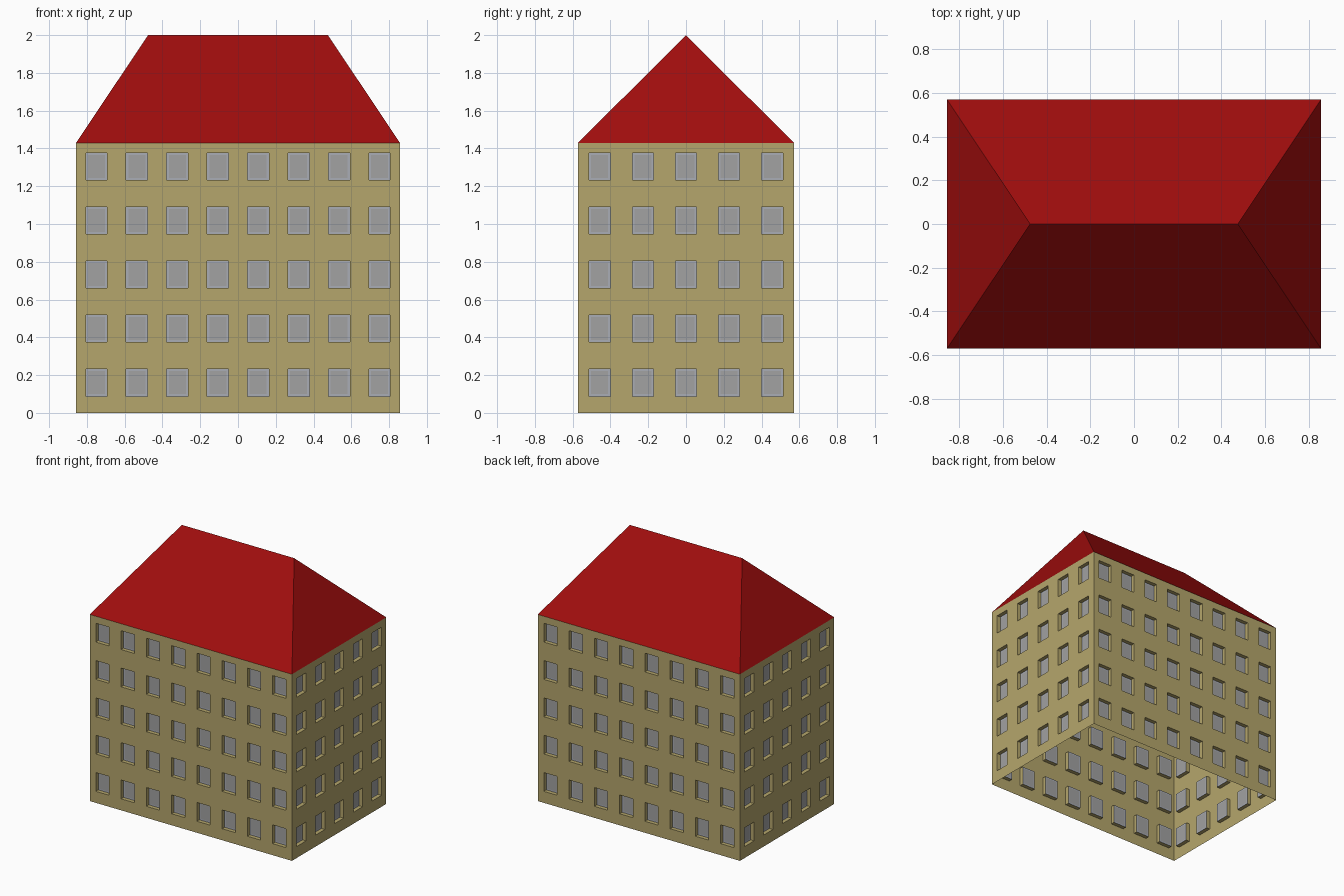
import bpy, bmesh
from math import pi
from mathutils import Matrix, Vector

if "Cube" in bpy.data.objects:
    bpy.data.objects.remove(bpy.data.objects["Cube"])

HX, HY, H, TOP, RIDGE = 0.857, 0.571, 1.43, 2.0, 0.476
WW, WH, DEPTH, FRAME = 0.112, 0.144, 0.03, 0.011
FLOORS = 5


def material(name, rgb):
    m = bpy.data.materials.new(name)
    m.diffuse_color = (*rgb, 1)
    m.use_nodes = True
    m.node_tree.nodes["Principled BSDF"].inputs["Base Color"].default_value = m.diffuse_color
    return m


tan = material("tan_plaster", (0.46, 0.38, 0.15))
red = material("red_roof", (0.35, 0.004, 0.004))
frame_grey = material("frame_grey", (0.40, 0.42, 0.47))
pane_grey = material("pane_grey", (0.36, 0.36, 0.36))


def finish(name, bm, mat):
    me = bpy.data.meshes.new(name)
    bm.to_mesh(me)
    bm.free()
    me.materials.append(mat)
    ob = bpy.data.objects.new(name, me)
    bpy.context.collection.objects.link(ob)
    return ob


def quad(bm, *pts):
    return bm.faces.new([bm.verts.new(p) for p in pts])


def cuts(start, length, n, size):
    pitch = length / n
    out = [start]
    for i in range(n):
        c = start + (i + 0.5) * pitch
        out += [c - size / 2, c + size / 2]
    return out + [start + length]


def facade(name, half, offset, n, angle):
    rot = Matrix.Rotation(angle, 4, 'Z')
    wall, frames, panes = bmesh.new(), bmesh.new(), bmesh.new()
    xs = cuts(-half, 2 * half, n, WW)
    zs = cuts(0, H, FLOORS, WH)
    zs[1:-1] = [z + 0.017 for z in zs[1:-1]]
    y, yi = -offset, -offset + DEPTH
    for i in range(len(xs) - 1):
        for j in range(len(zs) - 1):
            a, b, c, d = xs[i], xs[i + 1], zs[j], zs[j + 1]
            ring = [(a, c), (b, c), (b, d), (a, d)]
            if not (i % 2 and j % 2):
                quad(wall, *[(x, y, z) for x, z in ring])
                continue
            f = FRAME
            inner = [(a + f, c + f), (b - f, c + f), (b - f, d - f), (a + f, d - f)]
            for k in range(4):
                p, q = ring[k], ring[(k + 1) % 4]
                r, s = inner[(k + 1) % 4], inner[k]
                # reveal, then frame border
                quad(wall, (p[0], y, p[1]), (q[0], y, q[1]), (q[0], yi, q[1]), (p[0], yi, p[1]))
                quad(frames, *[(v[0], yi, v[1]) for v in (p, q, r, s)])
            quad(panes, *[(x, yi, z) for x, z in inner])
    for bm, part, mat in ((wall, "wall", tan), (frames, "window_frames", frame_grey),
                          (panes, "window_panes", pane_grey)):
        bmesh.ops.remove_doubles(bm, verts=bm.verts, dist=1e-5)
        bm.transform(rot)
        finish(f"{name}_{part}", bm, mat)


# Four open-bottomed walls with recessed windows
facade("front", HX, HY, 8, 0)
facade("right", HY, HX, 5, pi / 2)
facade("back", HX, HY, 8, pi)
facade("left", HY, HX, 5, -pi / 2)

# Hipped roof
bm = bmesh.new()
e = [bm.verts.new((x * HX, y * HY, H)) for x, y in ((-1, -1), (1, -1), (1, 1), (-1, 1))]
l, r = bm.verts.new((-RIDGE, 0, TOP)), bm.verts.new((RIDGE, 0, TOP))
for face in ((e[0], e[1], r, l), (e[1], e[2], r), (e[2], e[3], l, r), (e[3], e[0], l)):
    bm.faces.new(face)
finish("hipped_roof", bm, red)
